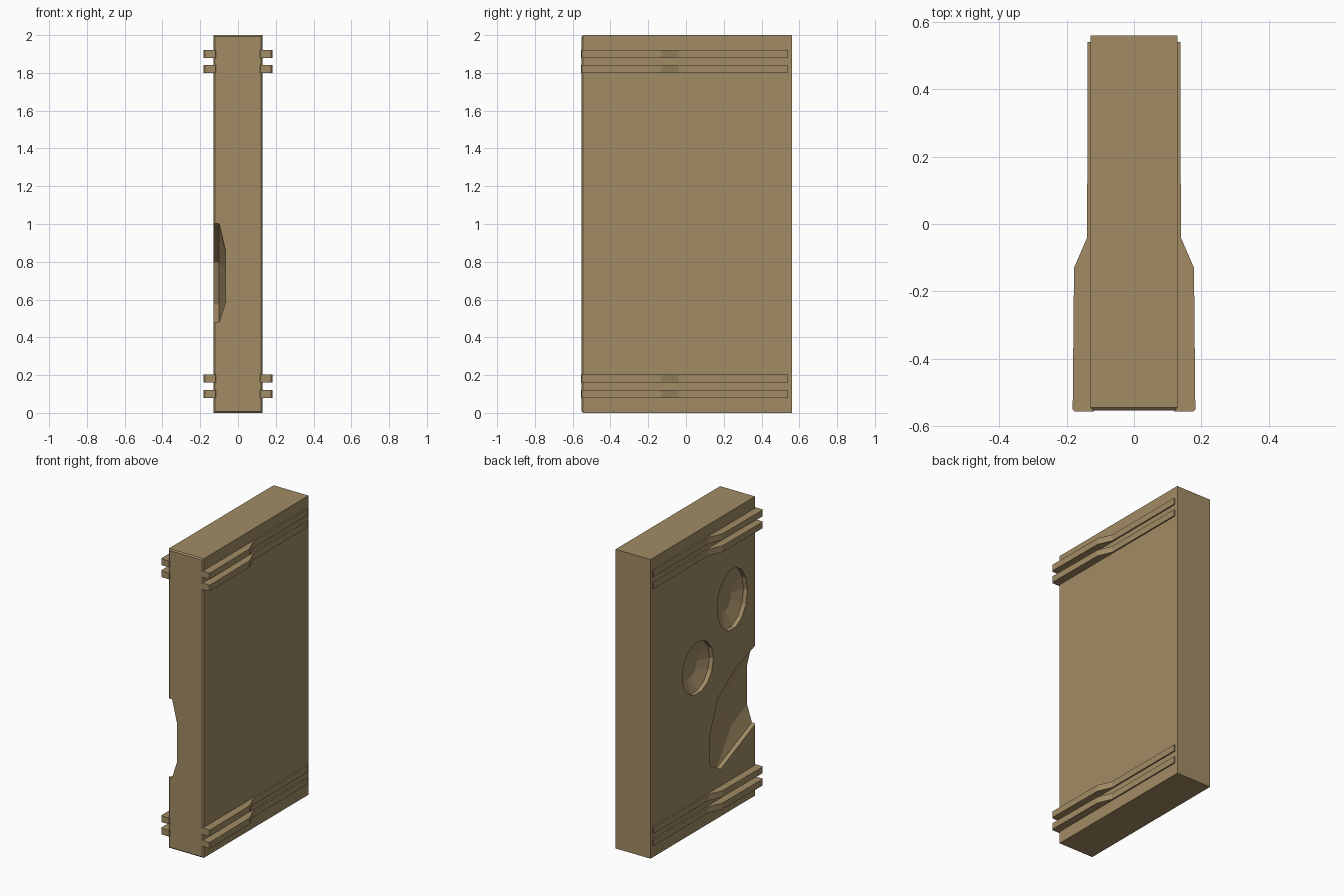
import bpy, bmesh, math

if "Cube" in bpy.data.objects:
    bpy.data.objects.remove(bpy.data.objects["Cube"])

mat = bpy.data.materials.new("tan")
mat.diffuse_color = (0.36, 0.26, 0.13, 1)
mat.use_nodes = True
mat.node_tree.nodes["Principled BSDF"].inputs["Base Color"].default_value = mat.diffuse_color


def make_object(name, bm):
    bmesh.ops.recalc_face_normals(bm, faces=bm.faces[:])
    me = bpy.data.meshes.new(name)
    bm.to_mesh(me)
    bm.free()
    me.materials.append(mat)
    ob = bpy.data.objects.new(name, me)
    bpy.context.collection.objects.link(ob)
    return ob


def loft(name, rings):
    """Skin a stack of equal-length rings and cap both ends."""
    bm = bmesh.new()
    vs = [[bm.verts.new(p) for p in ring] for ring in rings]
    n = len(vs[0])
    for a, b in zip(vs, vs[1:]):
        for i in range(n):
            j = (i + 1) % n
            bm.faces.new((a[i], a[j], b[j], b[i]))
    bm.faces.new(vs[0])
    bm.faces.new(vs[-1])
    return make_object(name, bm)


# slab body, with a tiny chamfer round the front face
W, TOP = 0.129, 2.0


def rect(y, inset):
    x = W - inset
    return [(-x, y, inset), (x, y, inset), (x, y, TOP - inset), (-x, y, TOP - inset)]


body = loft("slab_body", [rect(-0.553, 0.008), rect(-0.545, 0), rect(0.56, 0)])


# pockets in the left face: straight rim wall, then a sloped dish to a flat floor
def pocket(name, outline, centre, shrink=0.5):
    cy, cz = centre
    inner = [(cy + (y - cy) * shrink, cz + (z - cz) * shrink) for y, z in outline]
    cutter = loft(name, [[(-0.2, y, z) for y, z in outline],
                         [(-0.10, y, z) for y, z in outline],
                         [(-0.065, y, z) for y, z in inner]])
    cutter.hide_render = True
    cutter.hide_viewport = True
    mod = body.modifiers.new(name, 'BOOLEAN')
    mod.operation = 'DIFFERENCE'
    mod.solver = 'EXACT'
    mod.object = cutter


def ellipse(cy, cz, ry, rz, n=14):
    return [(cy + ry * math.cos(2 * math.pi * i / n),
             cz + rz * math.sin(2 * math.pi * i / n)) for i in range(n)]


pocket("middle_dish_cutter", ellipse(0.06, 1.085, 0.165, 0.175), (0.06, 1.085))
pocket("upper_dish_cutter", ellipse(-0.305, 1.405, 0.16, 0.205), (-0.305, 1.405))
pocket("edge_notch_cutter",
       [(-0.60, 1.01), (-0.54, 1.0), (-0.34, 0.93), (-0.15, 0.795), (-0.064, 0.573),
        (-0.064, 0.385), (-0.18, 0.315), (-0.60, 0.50)], (-0.60, 0.72))

# stepped rails along both sides, near the top and the bottom
profile = [(0.11, 0.54), (0.138, 0.54), (0.139, -0.04), (0.178, -0.13),
           (0.182, -0.55), (0.175, -0.557), (0.12, -0.557), (0.11, -0.54)]
for side, s in (("right", 1), ("left", -1)):
    for i, z in enumerate((0.08, 0.162, 1.80, 1.88)):
        loft(f"{side}_rail_{i + 1}",
             [[(s * x, y, h) for x, y in profile] for h in (z, z + 0.042)])
